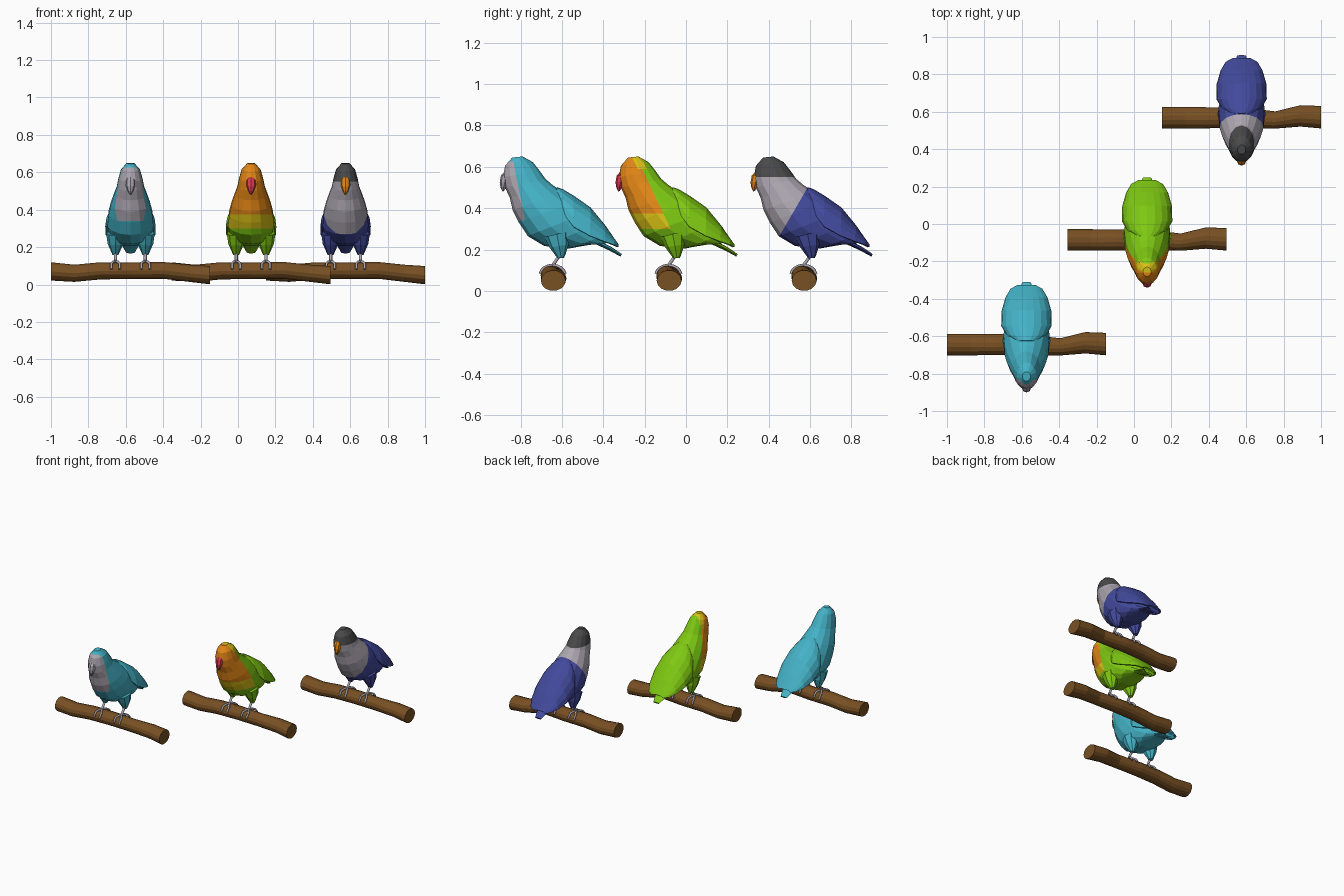
import bpy, bmesh, math
from mathutils import Vector

if "Cube" in bpy.data.objects:
    bpy.data.objects.remove(bpy.data.objects["Cube"])


def lin(c):
    c /= 255
    return c / 12.92 if c < 0.04045 else ((c + 0.055) / 1.055) ** 2.4


COLOURS = {
    "teal": (68, 178, 198), "pale_grey": (172, 166, 176), "green": (126, 200, 18),
    "orange": (226, 134, 22), "yellow": (218, 194, 22), "red": (222, 60, 84),
    "blue": (66, 74, 156), "charcoal": (74, 74, 74), "bark": (120, 80, 35),
}
MATS = {}
for key, rgb in COLOURS.items():
    MATS[key] = bpy.data.materials.new(key)
    MATS[key].diffuse_color = (*[lin(c) for c in rgb], 1)


def finish(name, bm, mats, loc):
    bmesh.ops.recalc_face_normals(bm, faces=bm.faces)
    me = bpy.data.meshes.new(name)
    bm.to_mesh(me)
    bm.free()
    for m in mats:
        me.materials.append(MATS[m])
    ob = bpy.data.objects.new(name, me)
    ob.location = loc
    bpy.context.collection.objects.link(ob)
    return ob


def skin(bm, rings, closed=True):
    """Bridge rows of points with quads; closed rows also get end caps."""
    rows = [[bm.verts.new(p) for p in r] for r in rings]
    n = len(rows[0])
    for a, b in zip(rows, rows[1:]):
        for i in range(n if closed else n - 1):
            j = (i + 1) % n
            bm.faces.new((a[i], a[j], b[j], b[i]))
    if closed:
        bm.faces.new(rows[0])
        bm.faces.new(rows[-1])


def loft(sections, sides, x=0):
    """Sections: back y, back z, front y, front z, half width."""
    bm = bmesh.new()
    rings = []
    for by, bz, fy, fz, w in sections:
        ring = []
        for i in range(sides):
            t = 2 * math.pi * i / sides
            k = math.cos(t) / 2
            ring.append((x + w * math.sin(t), (by + fy) / 2 + k * (by - fy),
                         (bz + fz) / 2 + k * (bz - fz)))
        rings.append(ring)
    skin(bm, rings)
    return bm


def tube(name, pts, radius, mat, loc):
    cu = bpy.data.curves.new(name, 'CURVE')
    cu.dimensions = '3D'
    cu.bevel_depth = radius
    cu.bevel_resolution = 1
    cu.use_fill_caps = True
    sp = cu.splines.new('POLY')
    sp.points.add(len(pts) - 1)
    for p, q in zip(sp.points, pts):
        p.co = (*q, 1)
    cu.materials.append(MATS[mat])
    ob = bpy.data.objects.new(name, cu)
    ob.location = loc
    bpy.context.collection.objects.link(ob)


BODY = [(-.145, .65, -.195, .645, .022), (-.095, .622, -.23, .605, .052),
        (-.062, .58, -.24, .55, .066), (-.035, .542, -.23, .50, .075),
        (0, .512, -.207, .45, .09), (.055, .475, -.193, .39, .107),
        (.115, .435, -.163, .33, .12), (.17, .38, -.12, .265, .126),
        (.21, .32, -.04, .217, .112), (.245, .265, .08, .205, .08),
        (.275, .232, .17, .222, .04)]
BEAK = [(-.20, .575, -.23, .58, .013), (-.20, .558, -.25, .558, .027),
        (-.205, .53, -.256, .525, .025), (-.222, .505, -.252, .50, .016),
        (-.234, .485, -.242, .479, .004)]
JAW = [(-.19, .53, -.235, .525, .02), (-.195, .497, -.225, .494, .011)]
THIGH = [(.08, .29, -.04, .26, .05), (.078, .225, -.015, .21, .042),
         (.062, .175, .018, .165, .021), (.055, .16, .022, .157, .016)]
TAIL = [(.11, .30, .09, .28, .06), (.285, .212, .275, .195, .042),
        (.335, .178, .328, .166, .024)]
# folded wings: y, ridge z, half width, lower edge z
WINGS = [(.02, .497, .05, .46), (.05, .486, .10, .38), (.10, .456, .13, .31),
         (.18, .40, .128, .265), (.25, .315, .108, .238), (.295, .25, .082, .222),
         (.315, .222, .045, .212)]
# branch: x, y, z, half depth, half height
BRANCH = [(-.425, 0, .07, .057, .05), (-.30, 0, .06, .057, .047),
          (-.16, 0, .073, .056, .047), (0, 0, .074, .056, .045),
          (.18, -.012, .075, .046, .046), (.315, .01, .06, .057, .047),
          (.425, .003, .05, .06, .05)]


def bird(label, loc, base, beak, patches):
    # body: cut along the plumage borders, then colour each patch
    bm = loft(BODY, 14)
    for _, planes in patches:
        for ny, nz, d in planes:
            n = Vector((0, ny, nz))
            bmesh.ops.bisect_plane(bm, geom=bm.verts[:] + bm.edges[:] + bm.faces[:],
                                   plane_co=n * d / n.length_squared, plane_no=n)
    mats = [base] + sorted({p[0] for p in patches})
    for f in bm.faces:
        c = f.calc_center_median()
        for m, planes in patches:
            if all(ny * c.y + nz * c.z < d for ny, nz, d in planes):
                f.material_index = mats.index(m)
    finish(label + "_body", bm, mats, loc)

    # folded wings as one thin arched shell
    bm = bmesh.new()
    angles = [math.pi * (i / 10 - .5) for i in range(11)]
    skin(bm, [[(w * math.sin(t), y, e + (z - e) * math.cos(t)) for t in angles]
              for y, z, w, e in WINGS], closed=False)
    wings = finish(label + "_folded_wings", bm, [base], loc)
    sol = wings.modifiers.new("thickness", 'SOLIDIFY')
    sol.thickness = .01
    sol.offset = 0

    # tail and beak
    finish(label + "_tail", loft(TAIL, 8), [base], loc)
    finish(label + "_upper_beak", loft(BEAK, 8), [beak], loc)
    finish(label + "_lower_beak", loft(JAW, 8), [beak], loc)

    # thighs, legs and gripping toes
    for side, s in (("left", -1), ("right", 1)):
        x = s * .08
        finish(f"{label}_{side}_thigh", loft(THIGH, 8, x), [base], loc)
        tube(f"{label}_{side}_leg", [(x, .04, .18), (x, .002, .126)], .009, "pale_grey", loc)
        for k in (-1, 1):
            for d in (-1, 1):
                pts = []
                for i in range(5):
                    a = math.radians(20 * i)
                    pts.append((x + k * .022 * min(1, i / 2), d * .062 * math.sin(a),
                                .073 + .052 * math.cos(a)))
                tube(f"{label}_{side}_toe", pts, .007, "pale_grey", loc)

    # branch
    bm = bmesh.new()
    skin(bm, [[(x, y + ry * math.cos(t), z + rz * math.sin(t))
               for t in (2 * math.pi * i / 14 for i in range(14))]
              for x, y, z, ry, rz in BRANCH])
    finish(label + "_branch", bm, ["bark"], loc)


# patches: colour and half-spaces (ny, nz, d) meaning ny*y + nz*z < d
bird("teal_bird", (-.575, -.645, 0), "teal", "pale_grey",
     [("pale_grey", [(1, .2, -.065), (0, 1, .625), (0, -1, -.34)])])
bird("green_bird", (.07, -.085, 0), "green", "red",
     [("yellow", [(1, .48, .155), (0, -1, -.30)]),
      ("orange", [(1, .48, .155), (0, -1, -.375)]),
      ("yellow", [(1, .48, .18), (-1, -.48, -.135), (0, -1, -.59)])])
bird("blue_bird", (.575, .568, 0), "blue", "orange",
     [("pale_grey", [(1, -.58, -.27), (0, -1, -.27)]),
      ("charcoal", [(0, -1, -.55)])])

for m in bpy.data.materials:
    if m.users and not m.is_grease_pencil:
        m.use_nodes = True
        m.node_tree.nodes["Principled BSDF"].inputs["Base Color"].default_value = m.diffuse_color
